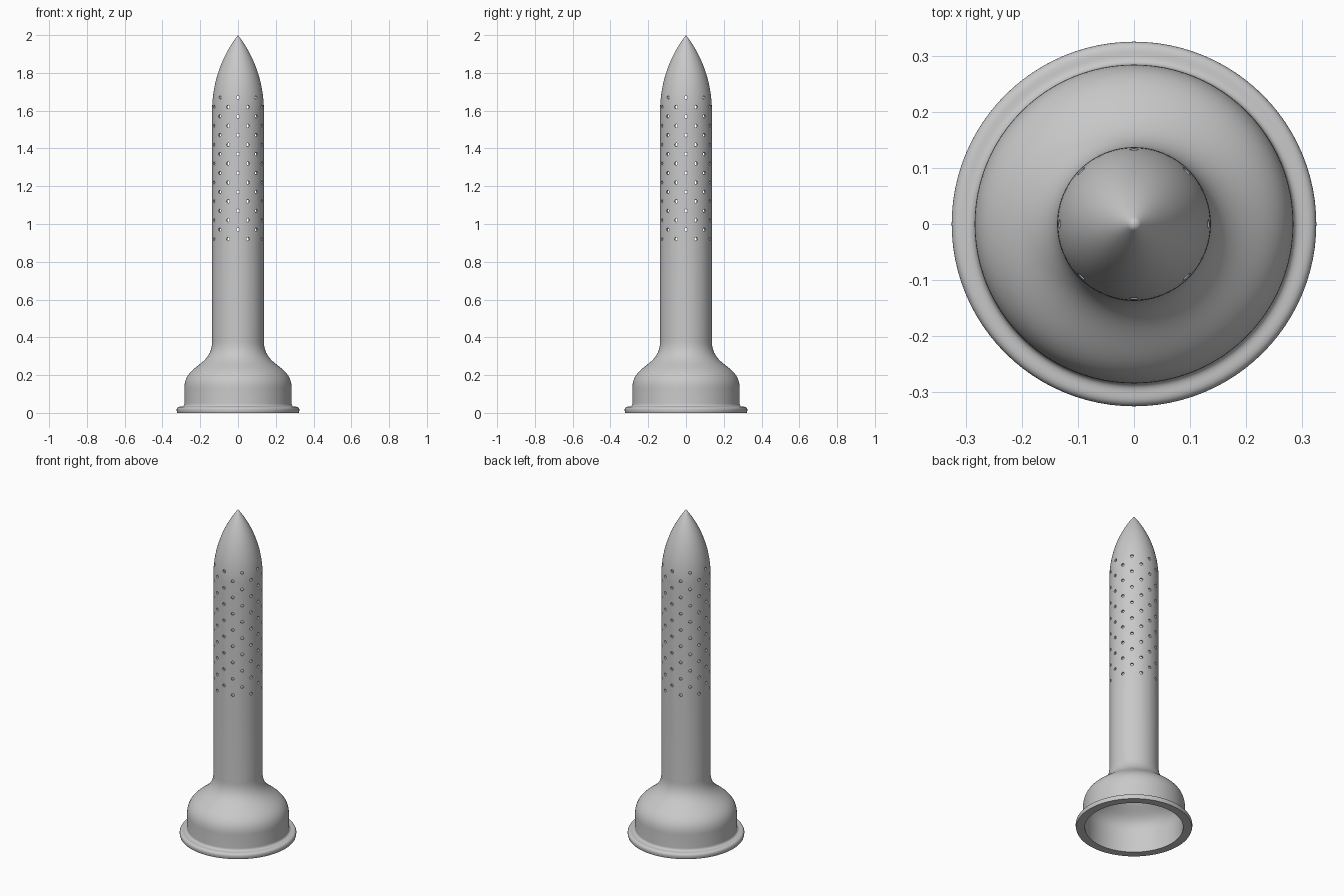
import bpy, bmesh, math
from mathutils import Vector, Matrix
from mathutils.geometry import interpolate_bezier

default = bpy.data.objects.get("Cube")
if default:
    bpy.data.objects.remove(default, do_unlink=True)

RADIUS, WALL, NOSE_BASE, TOP = 0.137, 0.01, 1.6, 2.0

grey = bpy.data.materials.new("plain grey")
grey.use_nodes = True
colour = (0.58, 0.58, 0.58, 1)
grey.diffuse_color = colour
grey.node_tree.nodes["Principled BSDF"].inputs["Base Color"].default_value = colour


def add_object(name, bm):
    mesh = bpy.data.meshes.new(name)
    bmesh.ops.recalc_face_normals(bm, faces=bm.faces)
    bm.to_mesh(mesh)
    bm.free()
    obj = bpy.data.objects.new(name, mesh)
    bpy.context.collection.objects.link(obj)
    mesh.materials.append(grey)
    return obj


def curve(a, b, c, d, count):
    """Smooth run of (radius, height) points."""
    points = [Vector((p[0], 0, p[1])) for p in (a, b, c, d)]
    return [(p.x, p.z) for p in interpolate_bezier(*points, count)]


def body_profile(inset):
    """Bell, straight tube and pointed nose, moved inward by inset."""
    bell, tube = 0.284 - inset, RADIUS - inset
    points = curve((bell, 0.13), (bell, 0.26 - inset),
                   (tube, 0.24 - inset), (tube, 0.38), 28)
    length = TOP - NOSE_BASE - 2 * inset
    arc = (tube ** 2 + length ** 2) / (2 * tube)
    steps = 24
    for i in range(steps + 1):
        h = length * i / steps
        r = math.sqrt(arc ** 2 - h ** 2) - arc + tube
        points.append((max(r, 0) if i < steps else 0, NOSE_BASE + h))
    return points


# Hollow shell: inner wall downward, rolled flange, outer wall upward
flange = curve((0.322, 0), (0.328, 0.018), (0.326, 0.033), (0.305, 0.033), 10)
fillet = curve((0.305, 0.033), (0.292, 0.033), (0.284, 0.036), (0.284, 0.05), 8)
profile = (body_profile(WALL)[::-1] + [(0.284 - WALL, 0)]
           + flange + fillet[1:] + body_profile(0))

bm = bmesh.new()
verts = [bm.verts.new((r, 0, z)) for r, z in profile]
edges = [bm.edges.new(pair) for pair in zip(verts, verts[1:])]
bmesh.ops.spin(bm, geom=verts + edges, cent=(0, 0, 0), axis=(0, 0, 1),
               angle=2 * math.pi, steps=96)
bmesh.ops.remove_doubles(bm, verts=bm.verts, dist=0.00001)
shell = add_object("perforated_shell", bm)

# Staggered rows of small round holes through the wall
bm = bmesh.new()
for row in range(16):
    for k in range(8):
        angle = math.radians(45 * k + (22.5 if row % 2 == 0 else 0))
        place = (Matrix.Rotation(angle, 4, 'Z')
                 @ Matrix.Translation((RADIUS, 0, 0.92 + 0.05 * row))
                 @ Matrix.Rotation(math.pi / 2, 4, 'Y'))
        bmesh.ops.create_cone(bm, cap_ends=True, segments=12, radius1=0.009,
                              radius2=0.009, depth=0.08, matrix=place)
cutter = add_object("hole_cutter", bm)
cutter.hide_render = True

holes = shell.modifiers.new("holes", 'BOOLEAN')
holes.operation = 'DIFFERENCE'
holes.solver = 'EXACT'
holes.object = cutter

bpy.ops.object.select_all(action='DESELECT')
shell.select_set(True)
bpy.context.view_layer.objects.active = shell
bpy.ops.object.modifier_apply(modifier=holes.name)
bpy.data.objects.remove(cutter, do_unlink=True)
bpy.ops.object.shade_smooth_by_angle(angle=math.radians(35))
